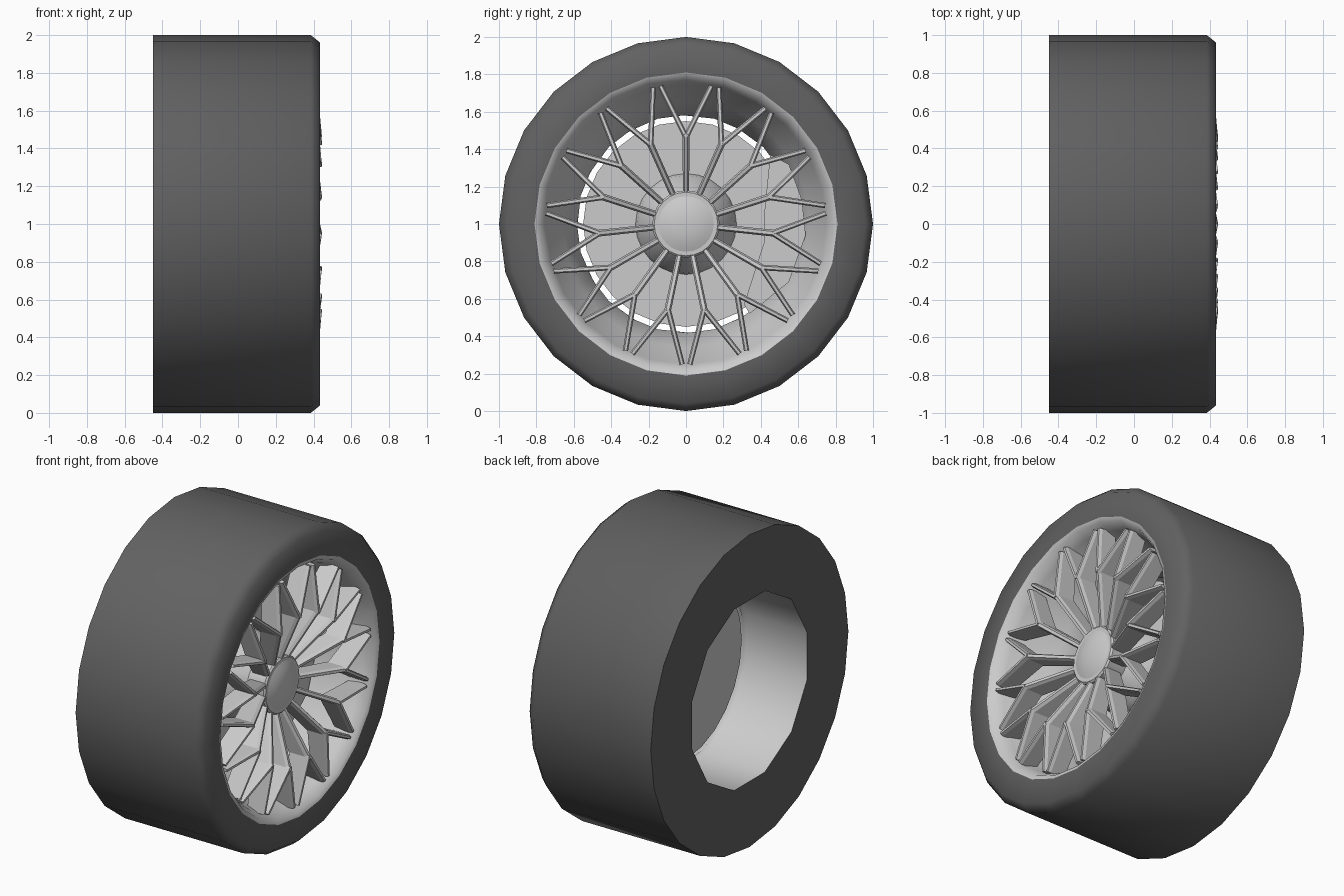
import bpy, bmesh, math
from mathutils import Vector, Matrix

if "Cube" in bpy.data.objects:
    bpy.data.objects.remove(bpy.data.objects["Cube"])

SEG = 24
UP = 1.0  # axle height


def finish(name, bm, mat=None, smooth=None):
    me = bpy.data.meshes.new(name)
    bm.to_mesh(me)
    bm.free()
    ob = bpy.data.objects.new(name, me)
    bpy.context.collection.objects.link(ob)
    ob.location.z = UP
    if mat:
        me.materials.append(mat)
    if smooth:
        bpy.ops.object.select_all(action='DESELECT')
        ob.select_set(True)
        bpy.context.view_layer.objects.active = ob
        bpy.ops.object.shade_smooth_by_angle(angle=math.radians(smooth))
    return ob


def lathe(name, profile, mat=None, smooth=40):
    """Spin (x, r) points about the axle; a third item makes that ring 12-sided."""
    bm = bmesh.new()
    rings = []
    for p in profile:
        ring = []
        for i in range(SEG):
            a = 2 * math.pi * i / SEG
            r = p[1]
            if len(p) > 2 and i % 2 == 0:
                r *= math.cos(math.pi / 12)
            ring.append(bm.verts.new((p[0], r * math.cos(a), r * math.sin(a))))
        rings.append(ring)
    for r0, r1 in zip(rings, rings[1:]):
        for i in range(SEG):
            j = (i + 1) % SEG
            bm.faces.new((r0[i], r0[j], r1[j], r1[i]))
    bmesh.ops.remove_doubles(bm, verts=bm.verts, dist=1e-5)
    return finish(name, bm, mat, smooth)


rubber = bpy.data.materials.new("dark_rubber")
rubber.diffuse_color = (0.12, 0.12, 0.12, 1)
rubber.use_nodes = True
rubber.node_tree.nodes["Principled BSDF"].inputs["Base Color"].default_value = rubber.diffuse_color

# tyre: flat back, chamfered front shoulder
lathe("tyre", [(-.45, .6, 12), (-.45, 1), (.385, 1), (.435, .96), (.435, .81)],
      rubber, 60)

# rim: rounded lip, conical dish and 12-sided barrel through to the back
lathe("rim", [(.435, .81), (.425, .785), (.36, .75), (.10, .66),
              (.0, .583), (-.02, .6, 12), (-.45, .6, 12)], None, 60)

# brake disc and hub, recessed inside the wheel face
lathe("brake_disc", [(-.01, 0), (-.01, .55), (.03, .55), (.03, 0)])
lathe("hub", [(.03, .27), (.08, .26), (.20, .17)])
lathe("hub_collar", [(.14, 0), (.14, .18), (.305, .18), (.315, .17), (.315, .148)])
lathe("hub_cap", [(.305, .15), (.315, .148), (.33, .11), (.34, .06), (.344, 0)])

# brake caliper: extruded crescent plate
bm = bmesh.new()
outline = [(.45, .37), (.42, .07), (.42, -.09), (.31, -.43), (.34, -.48),
           (.55, -.31), (.64, -.06), (.62, .13), (.55, .32)]
face = bm.faces.new([bm.verts.new((.04, y, z)) for y, z in outline])
ext = bmesh.ops.extrude_face_region(bm, geom=[face])
bmesh.ops.translate(bm, vec=(.07, 0, 0),
                    verts=[v for v in ext["geom"] if isinstance(v, bmesh.types.BMVert)])
bmesh.ops.recalc_face_normals(bm, faces=bm.faces)
finish("brake_caliper", bm)


def blade(bm, a, b, rot):
    """Tapered bar between stations (y, z, front_x, back_x, width)."""
    side = Vector((0, -(b[1] - a[1]), b[0] - a[0])).normalized()
    quads = []
    for y, z, xf, xb, w in (a, b):
        c = Vector((0, y, z))
        pts = [(xf, .25 * w), (xf, -.25 * w), (xf - .02, -.5 * w), (xb, -.5 * w),
               (xb, .5 * w), (xf - .02, .5 * w)]
        quads.append([bm.verts.new(rot @ (c + side * s + Vector((x, 0, 0))))
                      for x, s in pts])
    n = len(quads[0])
    faces = [bm.faces.new(q) for q in quads]
    for i in range(n):
        j = (i + 1) % n
        faces.append(bm.faces.new((quads[0][i], quads[0][j], quads[1][j], quads[1][i])))
    bmesh.ops.recalc_face_normals(bm, faces=faces)


# fifteen forked spokes, dished in towards the hub
bm = bmesh.new()
for k in range(15):
    rot = Matrix.Rotation(2 * math.pi * k / 15, 3, 'X')
    blade(bm, (0, .165, .31, .20, .034), (0, .48, .444, .31, .036), rot)
    for s in (-1, 1):
        blade(bm, (0, .465, .444, .31, .030), (s * .136, .738, .418, .30, .028), rot)
finish("spokes", bm)
